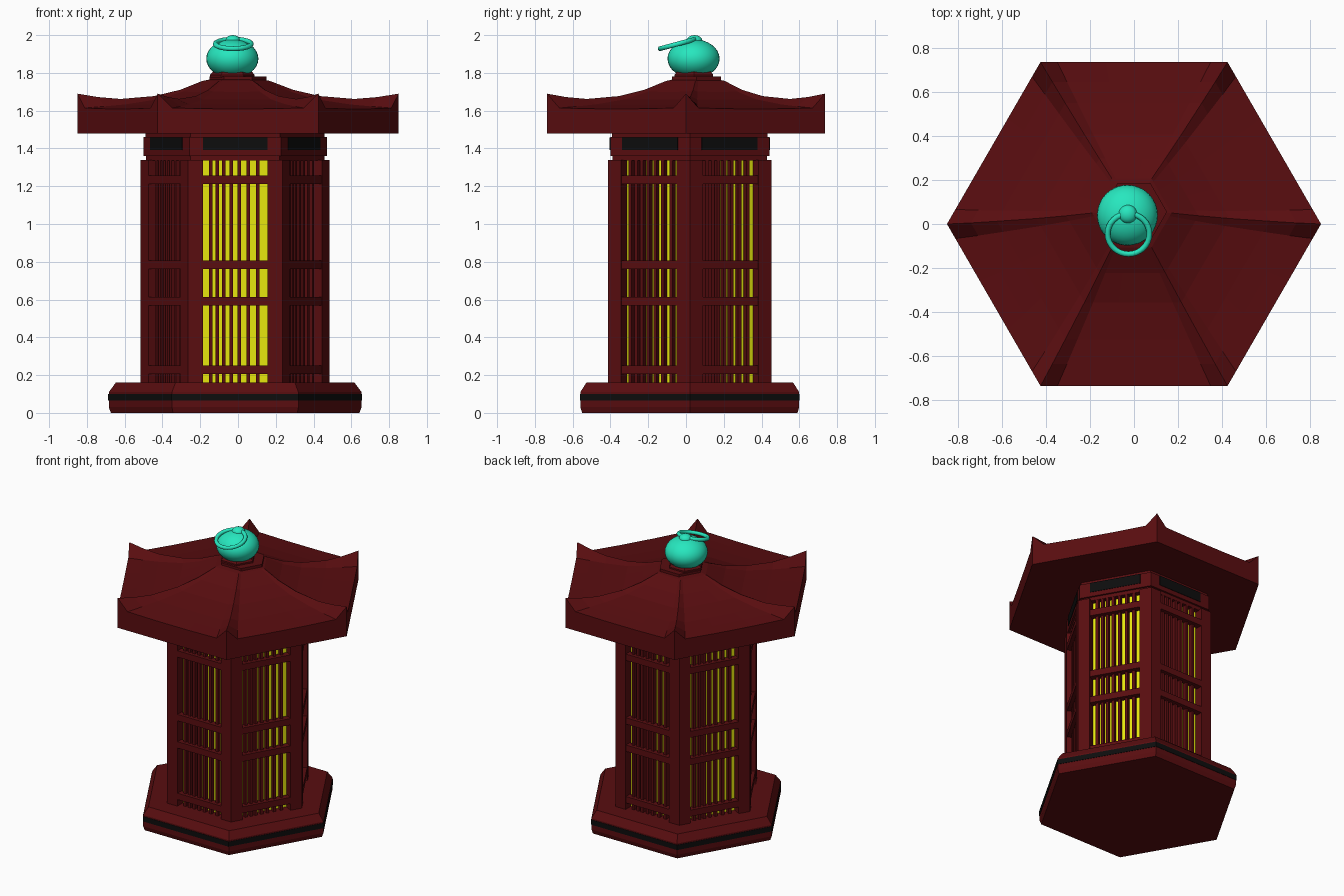
import bpy, bmesh
from math import radians, cos, sin, pi
from mathutils import Vector, Matrix

if "Cube" in bpy.data.objects:
    bpy.data.objects.remove(bpy.data.objects["Cube"])


def material(name, rgb):
    m = bpy.data.materials.new(name)
    m.diffuse_color = (*rgb, 1)
    m.use_nodes = True
    m.node_tree.nodes["Principled BSDF"].inputs["Base Color"].default_value = m.diffuse_color
    return m


RED = material("dark_red", (0.1, 0.004, 0.005))
BLACK = material("black", (0.004, 0.004, 0.004))
YELLOW = material("yellow", (0.8, 0.8, 0.004))
TEAL = material("teal", (0.02, 0.8, 0.52))
CX, CY = -0.015, 0.02          # body axis
C30 = cos(pi / 6)


def finish(bm, name, mat):
    bmesh.ops.recalc_face_normals(bm, faces=bm.faces)
    me = bpy.data.meshes.new(name)
    bm.to_mesh(me)
    bm.free()
    me.materials.append(mat)
    ob = bpy.data.objects.new(name, me)
    bpy.context.collection.objects.link(ob)
    return ob


def hexagon(name, profile, mat, cx=CX, cy=CY):
    """Six-sided solid from a (radius, z) profile."""
    bm = bmesh.new()
    rings = [[bm.verts.new((cx + r * cos(k * pi / 3), cy + r * sin(k * pi / 3), z))
              for k in range(6)] for r, z in profile]
    for a, b in zip(rings, rings[1:]):
        for k in range(6):
            j = (k + 1) % 6
            bm.faces.new((a[k], a[j], b[j], b[k]))
    bm.faces.new(rings[0])
    bm.faces.new(rings[-1])
    return finish(bm, name, mat)


def face_box(bm, side, u, out, z, size):
    """Box on one hexagon side: u along the side, out from the axis."""
    m = (Matrix.Translation((CX, CY, 0)) @ Matrix.Rotation(side * pi / 3, 4, 'Z')
         @ Matrix.Translation((u, -out, z)) @ Matrix.Diagonal((*size, 1)))
    bmesh.ops.create_cube(bm, size=1, matrix=m)


# Base with a black stripe
hexagon("base", [(0.658, 0), (0.669, 0.03), (0.669, 0.11), (0.632, 0.16)], RED)
hexagon("base_stripe", [(0.672, 0.065), (0.672, 0.1)], BLACK)

# Glowing core
hexagon("lamp_core", [(0.43, 0.15), (0.43, 1.345)], YELLOW)

# Corner pillars
bm = bmesh.new()
for k in range(6):
    rot = Matrix.Rotation(k * pi / 3, 3, 'Z')
    corner = Vector((0.5, 0, 0))
    arm1 = Vector((-0.5, C30, 0)) * 0.08
    arm2 = Vector((-0.5, -C30, 0)) * 0.08
    plan = [corner, corner + arm1, corner + arm1 + Vector((-0.08 * C30, -0.04, 0)),
            corner + arm2 + Vector((-0.08 * C30, 0.04, 0)), corner + arm2]
    low = [bm.verts.new(rot @ p + Vector((CX, CY, 0.155))) for p in plan]
    high = [bm.verts.new(v.co + Vector((0, 0, 1.185))) for v in low]
    bm.faces.new(low)
    bm.faces.new(high)
    for i in range(5):
        j = (i + 1) % 5
        bm.faces.new((low[i], low[j], high[j], high[i]))
finish(bm, "pillars", RED)

# Window lattice and upper panels
bars, rails, panels = bmesh.new(), bmesh.new(), bmesh.new()
for s in range(6):
    for u in (-0.13, -0.094, -0.06, -0.02, 0.022, 0.07, 0.12):
        face_box(bars, s, u, 0.393, 0.75, (0.019, 0.03, 1.18))
    for z in (0.228, 0.592, 0.785, 1.235):
        face_box(rails, s, 0, 0.408, z, (0.345, 0.045, 0.045))
    face_box(panels, s, 0, 0.418, 1.425, (0.34, 0.012, 0.068))
finish(bars, "window_bars", RED)
finish(rails, "window_rails", RED)
finish(panels, "upper_panels", BLACK)

# Collar under the roof
hexagon("upper_collar", [(0.472, 1.335), (0.472, 1.36), (0.486, 1.36),
                         (0.486, 1.46), (0.474, 1.46), (0.474, 1.49)], RED)

# Roof with upswept corners: (radius, ridge height, sag between ridges, axis shift)
bm = bmesh.new()
loops = []
for r, z, sag, shift in [(0.85, 1.48, 0, 0), (0.85, 1.69, 0.08, 0), (0.74, 1.672, 0.052, 0.1),
                         (0.62, 1.662, 0.03, 0.25), (0.44, 1.677, 0.018, 0.5),
                         (0.3, 1.71, 0.01, 0.75), (0.18, 1.757, 0, 1), (0.14, 1.765, 0, 1)]:
    loop = []
    for k in range(6):
        a = Vector((cos(k * pi / 3), sin(k * pi / 3), 0)) * r
        b = Vector((cos((k + 1) * pi / 3), sin((k + 1) * pi / 3), 0)) * r
        for t, d in ((0, 0), (0.09, 0.95), (0.35, 1), (0.65, 1), (0.91, 0.95)):
            p = a.lerp(b, t) + Vector((-0.01 * shift, 0.05 * shift, z - sag * d))
            loop.append(bm.verts.new(p))
    loops.append(loop)
for a, b in zip(loops, loops[1:]):
    for i in range(30):
        j = (i + 1) % 30
        bm.faces.new((a[i], a[j], b[j], b[i]))
bm.faces.new(loops[0])
bm.faces.new(loops[-1])
finish(bm, "roof", RED)

# Roof cap
hexagon("roof_cap", [(0.15, 1.74), (0.15, 1.78)], RED, 0, 0.055)
hexagon("finial_collar", [(0.118, 1.775), (0.118, 1.79), (0.1, 1.81)], RED, -0.03, 0.042)


def dress(name):
    ob = bpy.context.object
    ob.name = name
    ob.data.materials.append(TEAL)
    bpy.ops.object.shade_smooth()
    return ob


# Teal finial: ball, knob and tilted ring
bpy.ops.mesh.primitive_uv_sphere_add(segments=32, ring_count=16, location=(-0.03, 0.04, 1.875))
dress("finial_ball").scale = (0.138, 0.138, 0.103)
bpy.ops.mesh.primitive_uv_sphere_add(segments=20, ring_count=10, location=(-0.028, 0.045, 1.97))
dress("finial_knob").scale = (0.042, 0.042, 0.03)
bpy.ops.mesh.primitive_torus_add(major_radius=0.095, minor_radius=0.013, major_segments=32,
                                 minor_segments=10, location=(-0.025, -0.045, 1.953),
                                 rotation=(radians(15), 0, 0))
dress("finial_ring")
